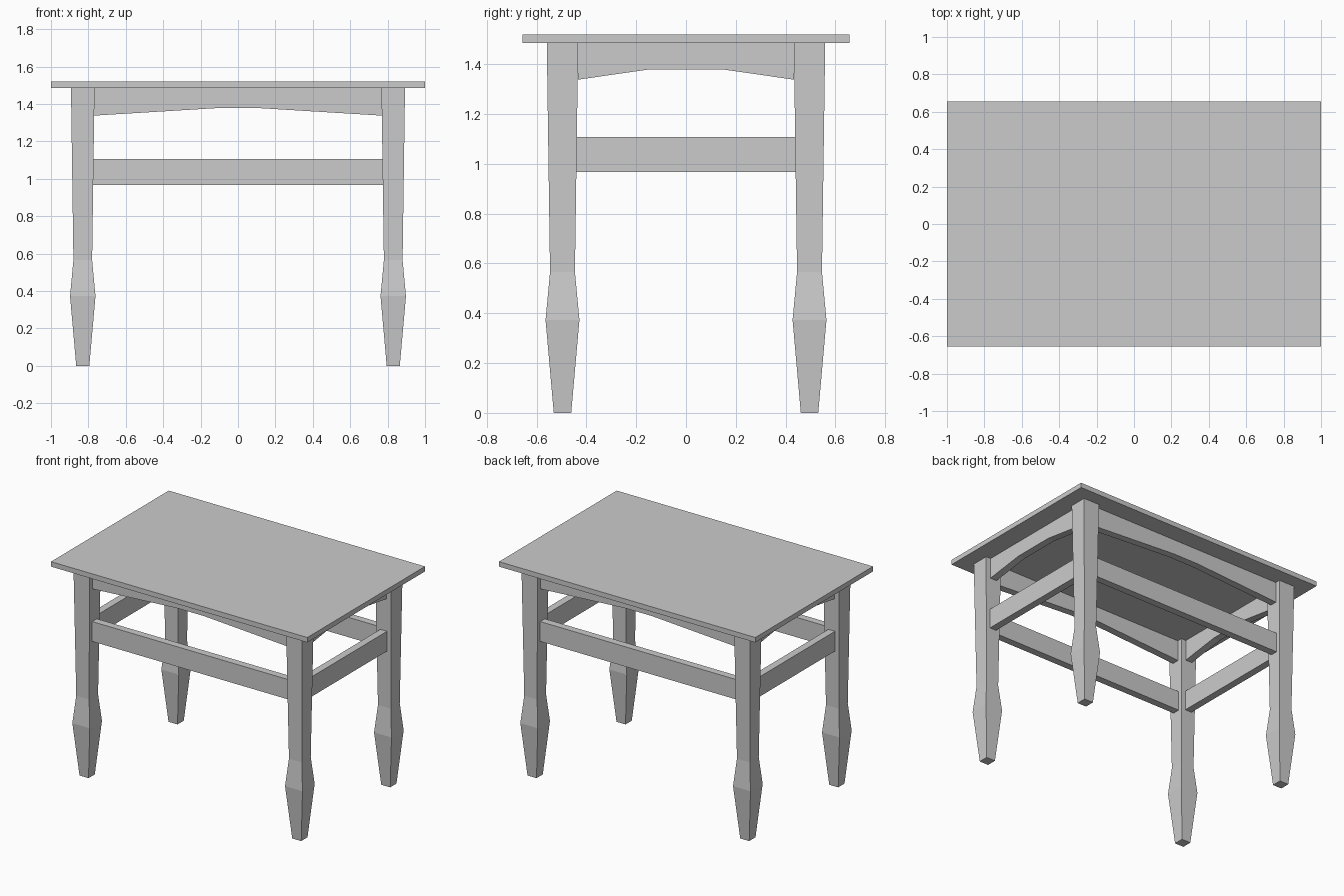
import bpy, bmesh
from mathutils import Matrix

if "Cube" in bpy.data.objects:
    bpy.data.objects.remove(bpy.data.objects["Cube"])

LEG_X, LEG_Y = 0.83, 0.496     # leg centres
TOP_Z, UNDER_Z = 1.52, 1.485   # table top surfaces
RAIL_T = 0.052                 # rail thickness


def add_object(name, bm):
    bmesh.ops.recalc_face_normals(bm, faces=bm.faces)
    mesh = bpy.data.meshes.new(name)
    bm.to_mesh(mesh)
    bm.free()
    obj = bpy.data.objects.new(name, mesh)
    bpy.context.collection.objects.link(obj)
    return obj


def box(name, size, centre):
    bm = bmesh.new()
    bmesh.ops.create_cube(bm, size=1, matrix=Matrix.Translation(centre) @ Matrix.Diagonal((*size, 1)))
    return add_object(name, bm)


def leg(name, cx, cy):
    # stacked square sections: (height, half width)
    sections = [(0, 0.035), (0.373, 0.068), (0.565, 0.05), (UNDER_Z, 0.063)]
    bm = bmesh.new()
    rings = [[bm.verts.new((cx + sx * h, cy + sy * h, z))
              for sx, sy in ((-1, -1), (1, -1), (1, 1), (-1, 1))] for z, h in sections]
    for a, b in zip(rings, rings[1:]):
        for i in range(4):
            j = (i + 1) % 4
            bm.faces.new((a[i], a[j], b[j], b[i]))
    bm.faces.new(rings[0][::-1])
    bm.faces.new(rings[-1])
    return add_object(name, bm)


def rail(name, profile, along_x, offset):
    # extrude a (length, height) profile through the rail thickness
    bm = bmesh.new()
    verts = [bm.verts.new((u, offset - RAIL_T / 2, z) if along_x else (offset - RAIL_T / 2, u, z))
             for u, z in profile]
    face = bm.faces.new(verts)
    out = bmesh.ops.extrude_face_region(bm, geom=[face])
    moved = [g for g in out["geom"] if isinstance(g, bmesh.types.BMVert)]
    bmesh.ops.translate(bm, verts=moved, vec=(0, RAIL_T, 0) if along_x else (RAIL_T, 0, 0))
    return add_object(name, bm)


def apron_profile(end, flat):
    return [(-end, UNDER_Z), (-end, 1.338), (-flat, 1.379), (flat, 1.379), (end, 1.338), (end, UNDER_Z)]


def stretcher_profile(end):
    return [(-end, 1.107), (-end, 0.967), (end, 0.967), (end, 1.107)]


# table top
box("table_top", (2, 1.312, TOP_Z - UNDER_Z), (0, 0, (TOP_Z + UNDER_Z) / 2))

# four tapered legs
for sx, xn in ((-1, "left"), (1, "right")):
    for sy, yn in ((-1, "front"), (1, "back")):
        leg(f"{yn}_{xn}_leg", sx * LEG_X, sy * LEG_Y)

# arched aprons and straight stretchers on all four sides
for s, yn, xn in ((-1, "front", "left"), (1, "back", "right")):
    rail(f"{yn}_apron", apron_profile(0.77, 0.1), True, s * LEG_Y)
    rail(f"{yn}_stretcher", stretcher_profile(0.774), True, s * LEG_Y)
    rail(f"{xn}_apron", apron_profile(0.434, 0.15), False, s * LEG_X)
    rail(f"{xn}_stretcher", stretcher_profile(0.439), False, s * LEG_X)
